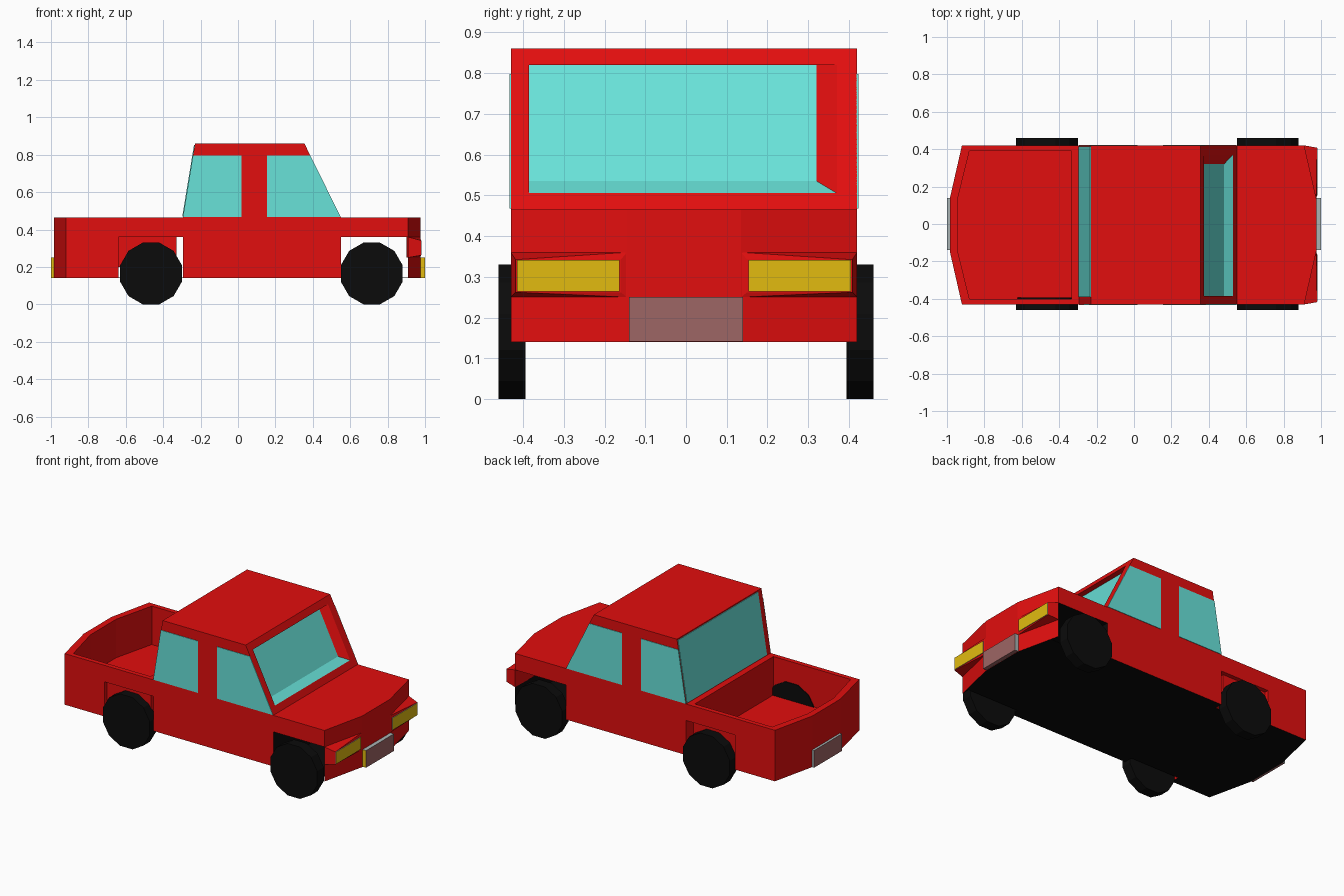
import bpy, bmesh, math
from mathutils import Vector

if "Cube" in bpy.data.objects:
    bpy.data.objects.remove(bpy.data.objects["Cube"])

CY = -0.005  # the bodywork sits slightly off centre


def srgb(r, g, b):
    f = lambda c: c / 12.92 if c <= 0.04045 else ((c + 0.055) / 1.055) ** 2.4
    return (f(r / 255), f(g / 255), f(b / 255), 1)


def material(name, r, g, b):
    m = bpy.data.materials.new(name)
    m.diffuse_color = srgb(r, g, b)
    m.use_nodes = True
    m.node_tree.nodes["Principled BSDF"].inputs["Base Color"].default_value = m.diffuse_color
    return m


RED = material("red_paint", 226, 14, 14)
GLASS = material("blue_glass", 104, 226, 217)
YELLOW = material("lamp_yellow", 226, 187, 16)
BLACK = material("black_rubber", 11, 11, 11)
MAUVE = material("plate_mauve", 158, 102, 101)
GREY = material("pale_grey", 170, 180, 180)


def finish(name, bm, *mats):
    bmesh.ops.recalc_face_normals(bm, faces=bm.faces)
    me = bpy.data.meshes.new(name)
    bm.to_mesh(me)
    bm.free()
    for m in mats:
        me.materials.append(m)
    ob = bpy.data.objects.new(name, me)
    bpy.context.collection.objects.link(ob)
    return ob


def prism(name, pts, axis, a, b, *mats):
    """Extrude a 2D outline along z (points are x, y) or y (points are x, z)."""
    bm = bmesh.new()
    put = (lambda u, v, w: (u, v + CY, w)) if axis == "z" else (lambda u, v, w: (u, w + CY, v))
    lo = [bm.verts.new(put(u, v, a)) for u, v in pts]
    hi = [bm.verts.new(put(u, v, b)) for u, v in pts]
    bm.faces.new(lo)
    bm.faces.new(hi)
    n = len(pts)
    for i in range(n):
        j = (i + 1) % n
        bm.faces.new((lo[i], lo[j], hi[j], hi[i]))
    return finish(name, bm, *mats)


def box(name, x0, x1, y0, y1, z0, z1, *mats):
    return prism(name, [(x0, y0), (x1, y0), (x1, y1), (x0, y1)], "z", z0, z1, *mats)


# Lower body with tapered nose and tail
body = prism("body", [(-.985, -.14), (-.92, -.425), (.91, -.425), (.975, -.14),
                      (.975, .14), (.91, .425), (-.92, .425), (-.985, .14)],
             "z", .14, .465, RED, BLACK)

# Cutters: cargo bed, space under the bed, arches, front wheel tunnel
cutters = [
    prism("cut_bed", [(-.945, -.13), (-.88, -.395), (-.335, -.395),
                      (-.335, .395), (-.88, .395), (-.945, .13)], "z", .22, .6, RED),
    box("cut_under", -.64, -.295, -.6, .6, 0, .2, RED),
    box("cut_gap", -.33, -.295, -.6, .6, 0, .36, RED),
    box("cut_arch_right", -.64, -.295, -.6, -.3985, 0, .36, RED),
    box("cut_arch_left", -.64, -.295, .3985, .6, 0, .36, RED),
    box("cut_tunnel", .55, .91, -.6, .6, 0, .36, RED),
]
for c in cutters:
    c.hide_render = True
    mod = body.modifiers.new(c.name, "BOOLEAN")
    mod.operation = "DIFFERENCE"
    mod.solver = "EXACT"
    mod.object = c
dg = bpy.context.evaluated_depsgraph_get()
cut_mesh = bpy.data.meshes.new_from_object(body.evaluated_get(dg))
body.modifiers.clear()
body.data = cut_mesh
for c in cutters:
    bpy.data.objects.remove(c)

# Black underside and wheel tunnel, red elsewhere
cut_mesh.materials.clear()
cut_mesh.materials.append(RED)
cut_mesh.materials.append(BLACK)
for p in cut_mesh.polygons:
    c, n = p.center, p.normal
    under = n.z < -.9 and c.z < .15
    tunnel = .549 < c.x < .911 and c.z < .361 and abs(n.y) < .5
    p.material_index = 1 if under or tunnel else 0

# Floor between the wheels
for name, x0, x1 in (("front_floor", .55, .91), ("rear_floor", -.64, -.295)):
    box(name, x0, x1, -.37, .37, .14, .144, BLACK)


# Cabin with recessed windscreen
def slope(z):
    return .55 - .195 * (z - .465) / .395


def quad(y0, y1, z0, z1, depth=0):
    return [Vector((slope(z) - depth, y, z))
            for y, z in ((y0, z0), (y1, z0), (y1, z1), (y0, z1))]


bm = bmesh.new()
W = .425
edge, hole, pane = ([bm.verts.new(v) for v in q] for q in (
    quad(CY - W, CY + W, .465, .86),
    quad(-.385, .37, .505, .82),
    quad(-.385, .32, .535, .82, .035)))
back = [bm.verts.new((x, CY + s * W, z))
        for x, s, z in ((-.295, -1, .465), (-.295, 1, .465), (-.23, 1, .86), (-.23, -1, .86))]
for i in range(4):
    j = (i + 1) % 4
    bm.faces.new((edge[i], edge[j], hole[j], hole[i]))
    sill = bm.faces.new((hole[i], hole[j], pane[j], pane[i]))
    sill.material_index = 1 if i == 0 else 0
    bm.faces.new((edge[j], edge[i], back[i], back[j]))
bm.faces.new(pane).material_index = 1
bm.faces.new(back)
finish("cabin", bm, RED, GLASS)

# Side windows and rear window
for side, s in (("right", -1), ("left", 1)):
    a, b = sorted((s * .424, s * .428))
    prism(side + "_rear_window", [(-.294, .467), (.02, .467), (.02, .797), (-.241, .797)],
          "y", a, b, GLASS)
    prism(side + "_front_window", [(.155, .467), (slope(.467), .467), (slope(.797), .797), (.155, .797)],
          "y", a, b, GLASS)
prism("rear_window", [(-.294, .47), (-.231, .853), (-.235, .853), (-.298, .47)],
      "y", -.385, .42, GLASS)

# Headlight housings and lamps
for side, s in (("right", -1), ("left", 1)):
    bm = bmesh.new()
    for x, y, z in ((.91, .425, .25), (.91, .425, .36), (.974, .14, .25), (.974, .14, .36),
                    (.978, .155, .262), (.978, .413, .262), (.978, .413, .342), (.978, .155, .342),
                    (.90, .14, .25), (.90, .14, .36)):
        bm.verts.new((x, s * y + CY, z))
    bmesh.ops.convex_hull(bm, input=bm.verts)
    bmesh.ops.dissolve_limit(bm, angle_limit=.01, verts=bm.verts, edges=bm.edges)
    finish(side + "_headlight_housing", bm, RED)
    y0, y1 = sorted((s * .158, s * .41))
    lamp = box(side + "_headlight", .976, .982, y0, y1, .264, .341, YELLOW, GREY)
    for p in lamp.data.polygons:
        p.material_index = 0 if abs(p.normal.x) > .5 else 1

# Bumper plates, coloured by face direction
for name, x0, x1 in (("front_plate", .97, 1), ("rear_plate", -1, -.98)):
    plate = box(name, x0, x1, -.135, .145, .141, .25, MAUVE, YELLOW, GREY)
    for p in plate.data.polygons:
        n = p.normal
        p.material_index = 1 if n.y < -.5 else 2 if n.y > .5 or n.z > .5 else 0

# Twelve-sided wheels with a flat resting on the ground
R = .165 / math.cos(math.pi / 12)
for end, x in (("front", .715), ("rear", -.465)):
    ring = [(x + R * math.cos((i + .5) * math.pi / 6), .165 + R * math.sin((i + .5) * math.pi / 6))
            for i in range(12)]
    for side, s in (("right", -1), ("left", 1)):
        a, b = sorted((s * .394, s * .46))
        prism(end + "_" + side + "_wheel", ring, "y", a - CY, b - CY, BLACK)
